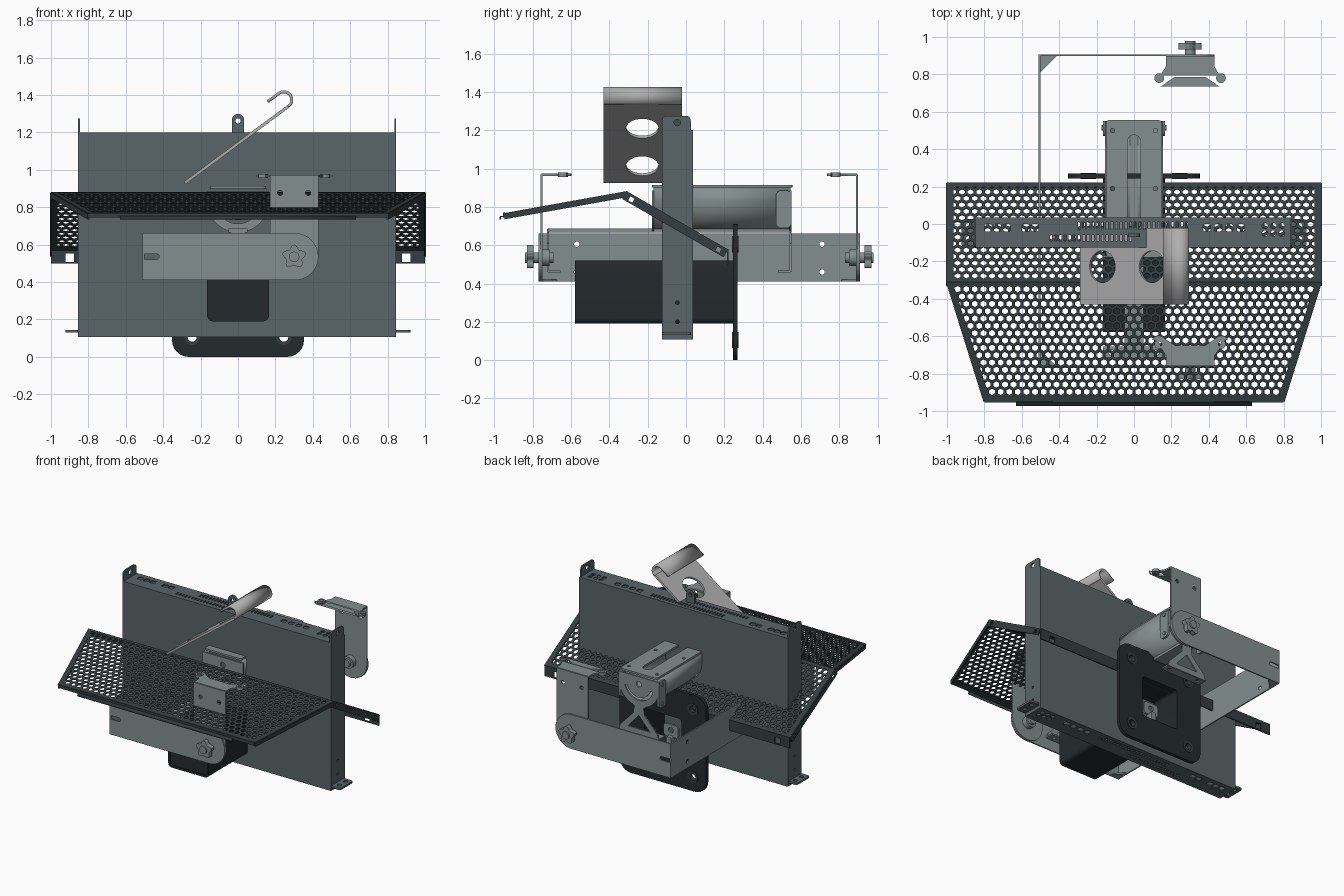
import bpy, bmesh, math
from math import sin, cos, pi, radians
from mathutils import Matrix, Vector

if "Cube" in bpy.data.objects:
    bpy.data.objects.remove(bpy.data.objects["Cube"])


def mat(name, rgb):
    m = bpy.data.materials.new(name)
    m.diffuse_color = (*rgb, 1)
    m.use_nodes = True
    m.node_tree.nodes["Principled BSDF"].inputs["Base Color"].default_value = m.diffuse_color
    return m


STEEL = mat("panel_steel", (.10, .13, .14))
DARK = mat("tray_steel", (.035, .048, .052))
BLACK = mat("black_steel", (.017, .023, .026))
ZINC = mat("bracket_zinc", (.23, .275, .275))
PALE = mat("pale_alloy", (.42, .43, .42))


def finish(name, me, m, M):
    bm = bmesh.new()
    bm.from_mesh(me)
    bmesh.ops.remove_doubles(bm, verts=bm.verts, dist=1e-5)
    bmesh.ops.recalc_face_normals(bm, faces=bm.faces)
    bm.to_mesh(me)
    bm.free()
    me.shade_smooth()
    me.set_sharp_from_angle(angle=radians(30))
    me.materials.clear()
    me.materials.append(m)
    o = bpy.data.objects.new(name, me)
    bpy.context.collection.objects.link(o)
    o.matrix_world = M
    return o


def plate(name, loops, t, M, m):
    """Flat sheet: first loop is the outline, the others are holes."""
    c = bpy.data.curves.new(name, 'CURVE')
    c.dimensions, c.fill_mode, c.extrude = '2D', 'BOTH', t / 2
    for loop in loops:
        s = c.splines.new('POLY')
        s.points.add(len(loop) - 1)
        for p, q in zip(s.points, loop):
            p.co = (q[0], q[1], 0, 1)
        s.use_cyclic_u, s.use_smooth = True, False
    tmp = bpy.data.objects.new("tmp", c)
    bpy.context.collection.objects.link(tmp)
    dg = bpy.context.evaluated_depsgraph_get()
    me = bpy.data.meshes.new_from_object(tmp.evaluated_get(dg))
    bpy.data.objects.remove(tmp)
    return finish(name, me, m, M)


def XY(z): return Matrix.Translation((0, 0, z))
def XZ(y): return Matrix.Translation((0, y, 0)) @ Matrix.Rotation(pi / 2, 4, 'X')
def YZ(x): return Matrix(((0, 0, 1, x), (1, 0, 0, 0), (0, 1, 0, 0), (0, 0, 0, 1)))


def arc(cx, cy, r, a0, a1, n, ry=None):
    return [(cx + r * cos(radians(a0 + (a1 - a0) * i / n)),
             cy + (ry or r) * sin(radians(a0 + (a1 - a0) * i / n))) for i in range(n + 1)]


def circle(cx, cy, r, n=20): return arc(cx, cy, r, 0, 360, n)[:-1]
def rect(x0, y0, x1, y1): return [(x0, y0), (x1, y0), (x1, y1), (x0, y1)]


def rrect(x0, y0, x1, y1, r, n=6):
    return (arc(x1 - r, y0 + r, r, -90, 0, n) + arc(x1 - r, y1 - r, r, 0, 90, n)
            + arc(x0 + r, y1 - r, r, 90, 180, n) + arc(x0 + r, y0 + r, r, 180, 270, n))


def sweep(name, path, a, b, t, m, M=Matrix()):
    """Bent sheet: x/z path drawn out along y."""
    bm = bmesh.new()
    rows = [[bm.verts.new((x, y, z)) for x, z in path] for y in (a, b)]
    for i in range(len(path) - 1):
        bm.faces.new((rows[0][i], rows[0][i + 1], rows[1][i + 1], rows[1][i]))
    me = bpy.data.meshes.new(name)
    bm.to_mesh(me)
    bm.free()
    o = finish(name, me, m, M)
    s = o.modifiers.new("thick", 'SOLIDIFY')
    s.thickness, s.offset = t, 0
    return o


def perforated(name, outline, M, p=.046, r=.0178):
    """Hexagon-hole lattice clipped to a convex counter-clockwise outline."""
    bm = bmesh.new()
    R = p / math.sqrt(3)
    xs, ys = zip(*outline)
    for j in range(int(min(ys) / (1.5 * R)) - 1, int(max(ys) / (1.5 * R)) + 2):
        for i in range(-23, 24):
            cx, cy = (i + .5 * (j % 2)) * p, j * 1.5 * R
            ring = [[bm.verts.new((cx + q * sin(k * pi / 3), cy + q * cos(k * pi / 3), 0))
                     for k in range(6)] for q in (R, r)]
            for k in range(6):
                n = (k + 1) % 6
                bm.faces.new((ring[0][k], ring[1][k], ring[1][n], ring[0][n]))
    bmesh.ops.remove_doubles(bm, verts=bm.verts, dist=1e-4)
    for a, b in zip(outline, outline[1:] + outline[:1]):
        bmesh.ops.bisect_plane(bm, geom=bm.verts[:] + bm.edges[:] + bm.faces[:], plane_co=(*a, 0),
                               plane_no=(b[1] - a[1], a[0] - b[0], 0), clear_outer=True)
    me = bpy.data.meshes.new(name)
    bm.to_mesh(me)
    bm.free()
    o = finish(name, me, DARK, M)
    o.modifiers.new("thick", 'SOLIDIFY').thickness = .008


# Main panel housing: six sheets, vents through top and bottom
X0, X1, Y0, Y1, Z0, Z1 = -.855, .845, -.125, .036, .107, 1.2
for n, y in (("front", Y0 + .004), ("back", Y1 - .004)):
    plate("panel_" + n, [rect(X0, Z0, X1, Z1)], .008, XZ(y), STEEL)
vents = [rrect(x, -.04, x + .04, .0, .01, 2) for x in
         (-.8, -.75, -.7, -.6, -.55, .37, .43, .49, .55)]
vents += [rect(-.45 + i * .025, -.09, -.438 + i * .025, -.06) for i in range(18)]
vents += [rect(-.3 + i * .025, -.03, -.288 + i * .025, .01) for i in range(24)]
vents += [circle(.7 + i * .045, -.05 + j * .04, .016, 10) for i in range(3) for j in range(2)]
for n, z in (("top", Z1 - .004), ("bottom", Z0 + .004)):
    plate("panel_" + n, [rect(X0, Y0, X1, Y1)] + vents, .008, XY(z), STEEL)
for n, x, s in (("left", X0 + .004, -1), ("right", X1 - .004, 1)):
    side = [(Y0, Z0), (Y1, Z0), (Y1, 1.2), (.025, 1.2)] + arc(0, 1.25, .025, 0, 90, 5) + \
        arc(-.1, 1.25, .025, 90, 180, 5)
    plate("panel_side_" + n, [side, circle(-.045, 1.24, .017)]
          + [circle(-.045, z, .01, 10) for z in (.2, .3)], .01, YZ(x), STEEL)
    # Foot tabs at the lower corners
    xi, xo = sorted((x, .922 * s))
    plate("panel_foot_" + n, [rrect(xi, Y0, xo, Y1 - .01, .015, 4), circle(.885 * s, -.08, .015),
                              circle(.885 * s, -.01, .015)], .014, XY(.138), STEEL)
plate("hanging_tab", [[(.033, 1.19)] + arc(0, 1.266, .033, 0, 180, 12) + [(-.033, 1.19)],
                      circle(0, 1.262, .014)], .02, XZ(-.06), STEEL)

# Perforated tray: shallow front wing and steeper rear wing
RIDGE = Matrix.Translation((0, -.31, .88))
wings = (("front", RIDGE @ Matrix.Rotation(math.atan2(.115, .64), 4, 'X'),
          [(-.8, -.65), (.8, -.65), (1, 0), (-1, 0)], [(-.775, -.62), (.775, -.62), (.965, -.02), (-.965, -.02)]),
         ("rear", RIDGE @ Matrix.Rotation(math.atan2(-.305, .53), 4, 'X'),
          rect(-1, 0, 1, .61), rect(-.965, .02, .965, .585)))
for n, M, out, inn in wings:
    perforated("tray_mesh_" + n, out, M)
    plate("tray_frame_" + n, [out, inn], .012, M @ XY(-.004), DARK)
    for s in (-1, 1):
        a, b = sorted((p for p in out if p[0] * s > 0), key=lambda p: p[1])
        v = Vector((b[0] - a[0], b[1] - a[1]))
        F = Matrix(((v.x / v.length, 0, v.y / v.length, a[0]), (v.y / v.length, 0, -v.x / v.length, a[1]),
                    (0, 1, 0, 0), (0, 0, 0, 1)))
        h = -.03 if n == "front" else -.045
        plate("tray_side_flange_" + n, [rect(0, h, v.length, 0)] + ([] if n == "front" else [
            rect(q, -.036, q + .025, -.012) for q in (.03, v.length - .055)]), .01, M @ F, DARK)
sweep("tray_front_edge", [(-.95, .77), (-.952, .75), (-.968, .75), (-.97, .735)], -.63, .63, .008,
      DARK, Matrix.Rotation(pi / 2, 4, 'Z') @ Matrix.Diagonal((1, -1, 1, 1)))
plate("tray_front_flange", [rect(-.8, .745, .8, .77)], .01, XZ(-.95), DARK)
plate("tray_rear_flange", [rect(-1, .5, 1, .58)] + [rect(x - .022, .508, x + .022, .552)
                                                  for x in (-.9, .9)], .01, XZ(.218), DARK)

# Square tube and its rounded mounting plate
tube = rrect(-.165, .19, .165, .52, .03)
tube_in = rrect(-.15, .205, .15, .505, .02)
plate("tube_walls", [tube, tube_in], .826, XZ(-.165), BLACK)
plate("tube_cap", [tube_in], .01, XZ(-.565), BLACK)
plate("mounting_plate", [rrect(-.353, 0, .353, .71, .09), tube_in]
      + [circle(x, z, .03) for x in (-.245, .245) for z in (.105, .605)], .025, XZ(.257), BLACK)
for x in (-.245, .245):
    for z in (.105, .605):
        plate("mounting_washer", [circle(x, z, .042), circle(x, z, .024)], .034, XZ(.257), DARK)
plate("inner_clip", [rrect(-.06, .3, .06, .39, .02), circle(0, .35, .02)], .014, XZ(.17), ZINC)
plate("inner_clip_stem", [rrect(-.02, .2, .02, .31, .01)], .05, XZ(.18), ZINC)

# U-shaped swing arm with knobs and clip brackets at both ends
plate("arm_web", [rect(-.768, .41, .906, .662)] + [circle(y, z, .014) for y in (-.57, .71)
                                                  for z in (.46, .605)], .01, YZ(-.505), ZINC)
leg = [(-.51, .41)] + arc(.304, .536, .126, -90, 90, 20) + [(-.51, .662), (-.51, .55)] + \
    arc(-.435, .536, .014, 90, -90, 6) + [(-.51, .522)]
for n, y, s in (("front", -.764, -1), ("back", .902, 1)):
    plate("arm_leg_" + n, [leg], .01, XZ(y), ZINC)
    plate("arm_gusset_" + n, [[(-.505, y), (-.41, y), (-.505, y - .095 * s)]], .01, XY(.415), ZINC)
    star = [((.055 + .01 * cos(5 * a)) * sin(a) + .3, (.055 + .01 * cos(5 * a)) * cos(a) + .535)
            for a in (i * 2 * pi / 50 for i in range(50))]
    plate("knob_star_" + n, [star], .035, XZ(y + .048 * s), ZINC)
    plate("knob_stem_" + n, [circle(.3, .535, .028)], .15, XZ(y + .002 * s), ZINC)
    plate("knob_hub_" + n, [circle(.3, .535, .024)], .014, XZ(y + .07 * s), ZINC)
    plate("knob_nut_" + n, [circle(.3, .535, .043)], .04, XZ(y - .032 * s), ZINC)
    # Clip bracket: hanging strap and eared top
    yi = y - .01 * s
    plate("clip_strap_" + n, [[(.17, .97)] + arc(.3, .54, .13, 180, 360, 20) + [(.43, .97)]]
          + [circle(x, .877, .014) for x in (.225, .375)], .01, XZ(yi), ZINC)
    half = [(.13, 0), (.13, .05)] + arc(.17, .09, .04, 80, -20, 3)[:1] + \
        arc(.168, .115, .042, 30, 140, 8) + [(.11, .125), (.08, .105)]
    top = half + [(-x, v) for x, v in half[::-1]]
    top = [(.3 + x, yi - s * v) for x, v in top]
    plate("clip_top_" + n, [top] + [circle(.3 + x, yi - .112 * s, .016) for x in (-.165, .165)],
          .012, XY(.967), ZINC)
    for x in (-.165, .165):
        plate("clip_eyelet_" + n, [circle(.3 + x, yi - .112 * s, .026),
                                   circle(.3 + x, yi - .112 * s, .014)], .022, XY(.967), ZINC)

# Tilt cradle: slotted top, half-drum trough and end discs
slot = arc(0, .44, .036, 0, 180, 10) + arc(0, .0, .036, 180, 360, 10)
plate("cradle_top", [rrect(-.15, -.178, .15, .556, .02), slot]
      + [circle(x, y, .012, 12) for x in (-.115, .115) for y in (.19, .5)], .014, XY(.908), ZINC)
trough = [(-.15, .9)] + arc(0, .83, .15, 180, 360, 28) + [(.15, .9)]
sweep("cradle_trough", trough, -.17, .545, .01, ZINC)
disc = [(-.165, .885)] + arc(0, .83, .165, 180, 360, 28) + [(.165, .885)]
groove = arc(0, .83, .118, 195, 345, 16) + arc(0, .83, .098, 345, 195, 16)
for n, y in (("front", -.172), ("back", .545)):
    plate("cradle_disc_" + n, [disc, groove, circle(0, .83, .02)], .012, XZ(y), ZINC)
for x in (-.158, .158):
    plate("cradle_cheek", [rrect(.47, .69, .55, .885, .025)], .016, YZ(x), ZINC)
    for z in (.72, .86):
        plate("cradle_screw", [circle(.515, z, .014, 12)], .03, YZ(x), ZINC)

# Stand under the cradle: strap with triangular feet
plate("stand_strap", [rect(-.05, -.72, .05, .548)], .022, XY(.676), ZINC)
for n, y, s in (("front", -.72, -1), ("back", .545, 1)):
    plate("stand_foot_" + n, [[(-.165, .46), (.165, .46), (.15, .5), (.045, .61), (.035, .685), (-.035, .685),
                               (-.045, .61), (-.15, .5)], [(-.09, .5), (.09, .5), (0, .6)]], .01, XZ(y), ZINC)
    a, b = sorted((y, y - .065 * s))
    plate("stand_foot_flange_" + n, [rect(-.165, a, .165, b)] + [circle(x, (a + b) / 2, .015)
                                                              for x in (-.12, .12)], .01, XY(.463), ZINC)

# Hooked plate with two round openings
H = Matrix.Translation((-.285, 0, .93)) @ Matrix.Rotation(-math.atan2(.41, .555), 4, 'Y')
plate("hook_plate", [rrect(0, -.43, .69, -.022, .004, 2)] + [circle(u, -.228, .085, 32) for u in (.15, .48)],
      .016, H, PALE)
sweep("hook_curl", arc(.69, .043, .043, -90, 90, 16) + [(.615, .086)], -.43, -.022, .016, PALE, H)
